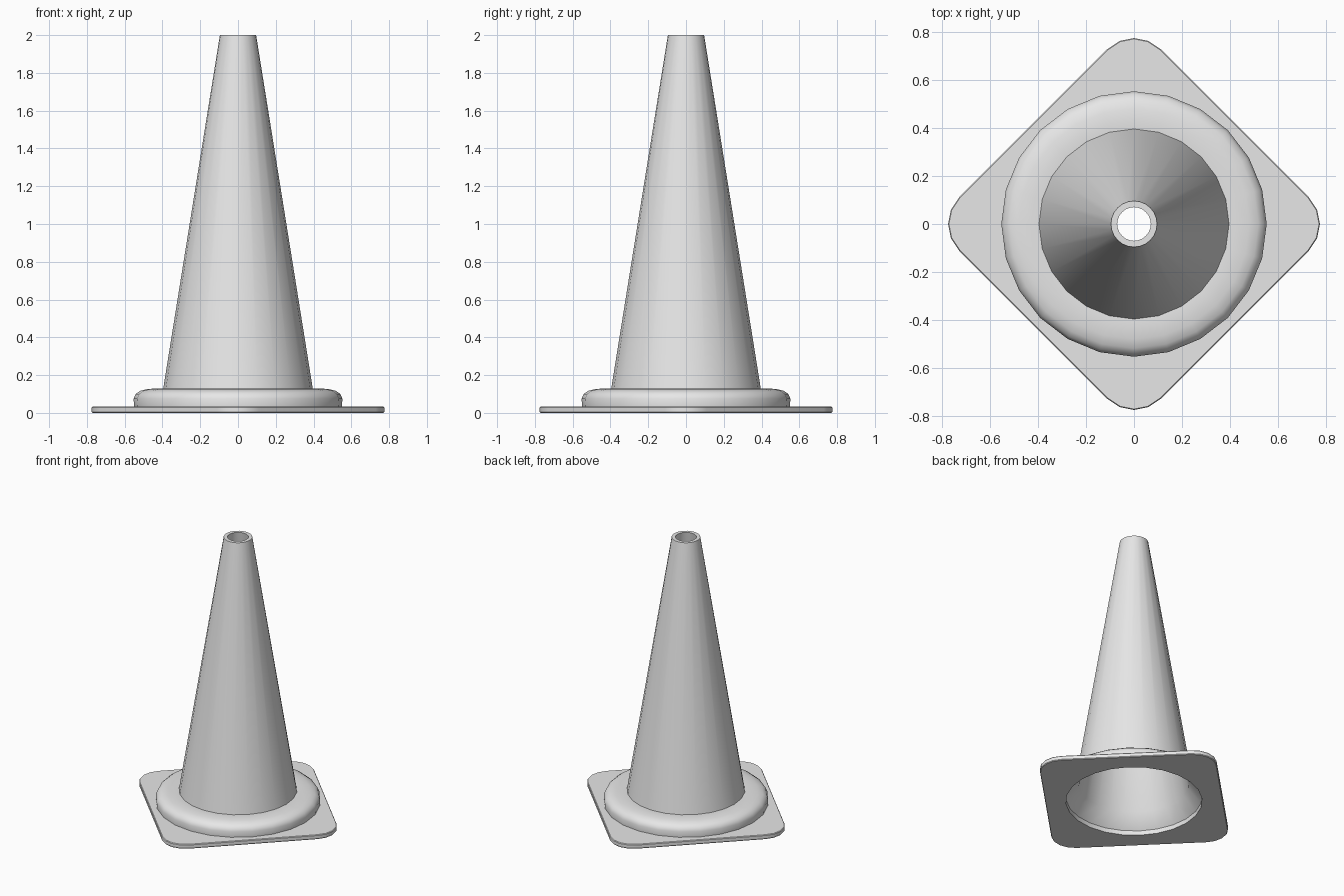
import bpy
import bmesh
from math import cos, sin, radians, sqrt

cube = bpy.data.objects.get("Cube")
if cube:
    bpy.data.objects.remove(cube, do_unlink=True)

SIDES = 24

grey = bpy.data.materials.new("plain_grey")
grey.use_nodes = True
colour = (0.8, 0.8, 0.8, 1)
grey.diffuse_color = colour
grey.node_tree.nodes["Principled BSDF"].inputs["Base Color"].default_value = colour


def circle(radius, z):
    step = radians(360 / SIDES)
    return [(radius * cos(i * step), radius * sin(i * step), z) for i in range(SIDES)]


def rounded_diamond(inset, z, half=0.594, corner=0.157):
    """Square turned on its corner; six points per quarter, the last mid-side."""
    centre = (half - corner) * sqrt(2)
    arc = corner - inset
    points = []
    for quarter in range(4):
        turn = radians(90 * quarter)
        local = [(centre + arc * cos(radians(a)), arc * sin(radians(a)))
                 for a in (0, 22.5, 45)]
        mid = (half - inset) / sqrt(2)
        local.append((mid, mid))
        # the next corner's first half, mirrored across the diagonal
        local += [(y, x) for x, y in reversed(local[1:3])]
        points += [(x * cos(turn) - y * sin(turn), x * sin(turn) + y * cos(turn), z)
                   for x, y in local]
    return points


def loft(name, loops, angle):
    """Join equal loops with quads and shade smooth below the given angle."""
    bm = bmesh.new()
    rings = [[bm.verts.new(p) for p in loop] for loop in loops]
    for low, high in zip(rings, rings[1:]):
        for i in range(SIDES):
            j = (i + 1) % SIDES
            bm.faces.new((low[i], low[j], high[j], high[i]))
    mesh = bpy.data.meshes.new(name)
    bm.to_mesh(mesh)
    bm.free()
    mesh.materials.append(grey)
    obj = bpy.data.objects.new(name, mesh)
    bpy.context.collection.objects.link(obj)
    bpy.ops.object.select_all(action='DESELECT')
    obj.select_set(True)
    bpy.context.view_layer.objects.active = obj
    bpy.ops.object.shade_smooth_by_angle(angle=radians(angle))


# Thin foot plate, open in the middle
loft("base_plate", [
    circle(0.457, 0),
    rounded_diamond(0.004, 0),
    rounded_diamond(0, 0.005),
    rounded_diamond(0, 0.028),
    rounded_diamond(0.004, 0.033),
    circle(0.55, 0.033),
], 30)

# Rounded collar, tapered shell, open rim and hollow inside
profile = [
    (0.55, 0.033), (0.553, 0.075), (0.542, 0.1), (0.518, 0.117), (0.48, 0.126),
    (0.43, 0.13), (0.396, 0.128),
    (0.096, 2), (0.07, 2),
    (0.37, 0.13), (0.457, 0.033), (0.457, 0),
]
loft("cone_body", [circle(r, z) for r, z in profile], 35)
